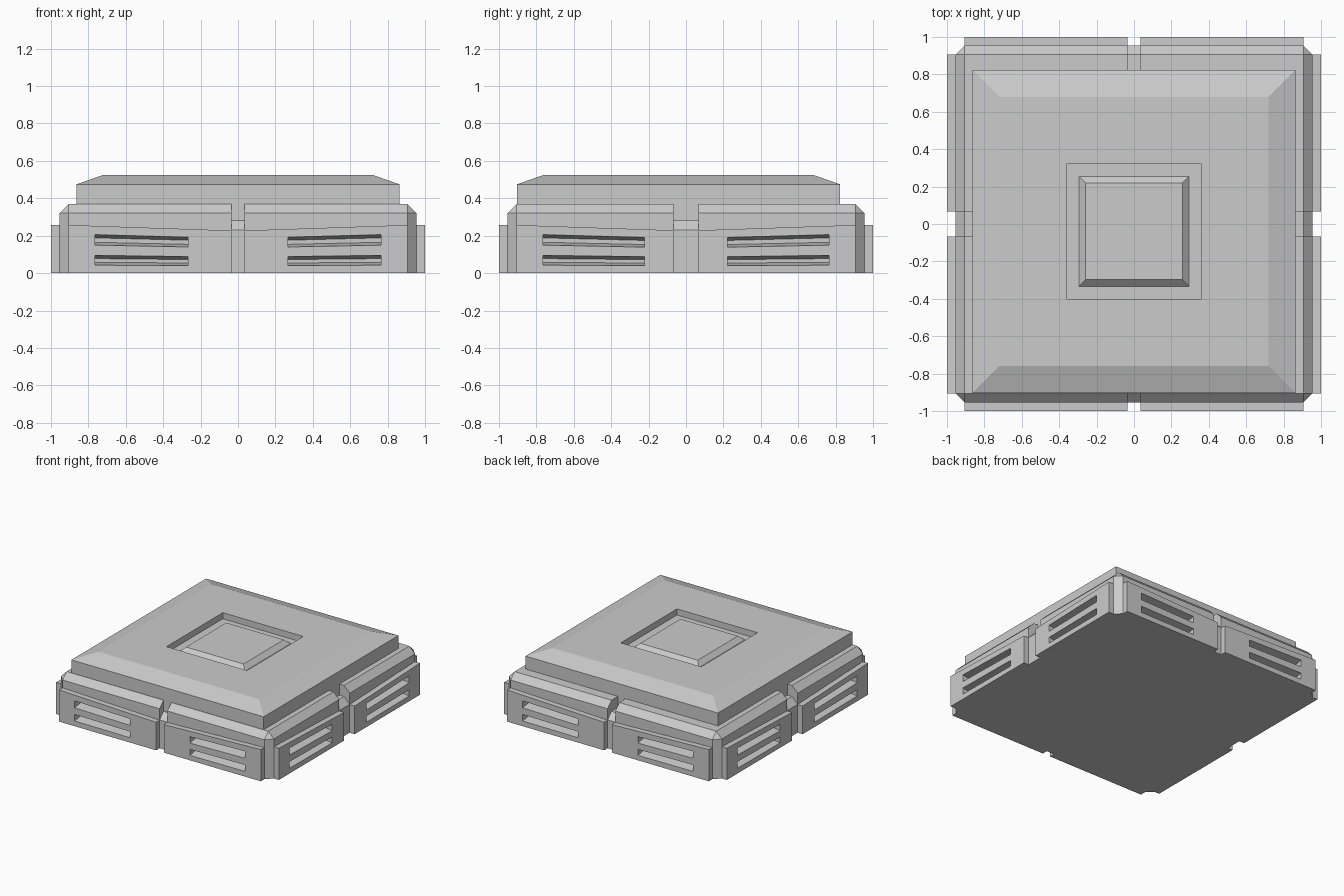
import bpy, bmesh
from mathutils import Matrix, Vector
from math import pi

if "Cube" in bpy.data.objects:
    bpy.data.objects.remove(bpy.data.objects["Cube"])


def loft(bm, loops):
    """Bridge equal-length point loops and cap both ends."""
    rings = [[bm.verts.new(p) for p in loop] for loop in loops]
    n = len(rings[0])
    for a, b in zip(rings, rings[1:]):
        for i in range(n):
            j = (i + 1) % n
            bm.faces.new((a[i], a[j], b[j], b[i]))
    bm.faces.new(rings[0][::-1])
    bm.faces.new(rings[-1])


def finish(name, bm):
    bmesh.ops.recalc_face_normals(bm, faces=bm.faces[:])
    mesh = bpy.data.meshes.new(name)
    bm.to_mesh(mesh)
    bm.free()
    obj = bpy.data.objects.new(name, mesh)
    bpy.context.collection.objects.link(obj)
    return obj


def rect(x0, x1, y0, y1, z):
    return [(x0, y0, z), (x1, y0, z), (x1, y1, z), (x0, y1, z)]


def octagon(r, c, z):
    return [(-c, -r, z), (c, -r, z), (r, -c, z), (r, c, z),
            (c, r, z), (-c, r, z), (-r, c, z), (-r, -c, z)]


def side_prism(bm, side, u0, u1, profile, taper=True):
    """Sweep a (distance outward, height) profile along one of the four sides."""
    rot = Matrix.Rotation(side * pi / 2, 3, 'Z')
    loops = []
    for u in (u0, u1):
        k = 0.885 + 0.115 * (abs(u) - 0.035) / 0.87 if taper else 1
        loops.append([rot @ Vector((u, -d, z * k)) for d, z in profile])
    loft(bm, loops)


def cut(obj, cutter):
    mod = obj.modifiers.new("cut", 'BOOLEAN')
    mod.operation = 'DIFFERENCE'
    mod.solver = 'EXACT'
    mod.object = cutter


# Base body: chamfered corners, top edge sloping in to a square
bm = bmesh.new()
loft(bm, [octagon(0.955, 0.905, 0), octagon(0.955, 0.905, 0.32),
          octagon(0.905, 0.905, 0.37)])
bmesh.ops.remove_doubles(bm, verts=bm.verts[:], dist=0.0001)
body = finish("base_body", bm)

# Side panels, vent slot cutters and central groove cutters
panels, slots, grooves = bmesh.new(), bmesh.new(), bmesh.new()
for side in range(4):
    gap, slot = ((0.035, 0.268), (0.067, 0.222))[side % 2]
    side_prism(grooves, side, -gap, gap,
               [(1.0, 0.185), (0.905, 0.28), (0.78, 0.28), (0.78, 0.45), (1.0, 0.45)], False)
    for s in (-1, 1):
        side_prism(panels, side, s * gap, s * 0.905,
                   [(0.955, 0), (1.0, 0), (1.0, 0.257), (0.955, 0.257)])
        for z0, z1 in ((0.043, 0.097), (0.152, 0.21)):
            side_prism(slots, side, s * slot, s * 0.765,
                       [(1.002, z0), (1.002, z1), (0.91, z1 - 0.018), (0.91, z0 + 0.016)])
panels = finish("side_panels", panels)
slots = finish("vent_slot_cutter", slots)
grooves = finish("groove_cutter", grooves)
for c in (slots, grooves):
    c.hide_render = True
    c.hide_viewport = True
    c.display_type = 'WIRE'
cut(body, grooves)
cut(body, slots)
cut(panels, slots)

# Raised top slab with bevelled rim, square recess and inner raised plate
bm = bmesh.new()
cy = -0.04
loft(bm, [rect(-h, h, cy - h, cy + h, z) for h, z in (
    (0.863, 0.25), (0.863, 0.475), (0.72, 0.525), (0.361, 0.525),
    (0.361, 0.475), (0.295, 0.475), (0.258, 0.51))])
finish("top_slab", bm)
